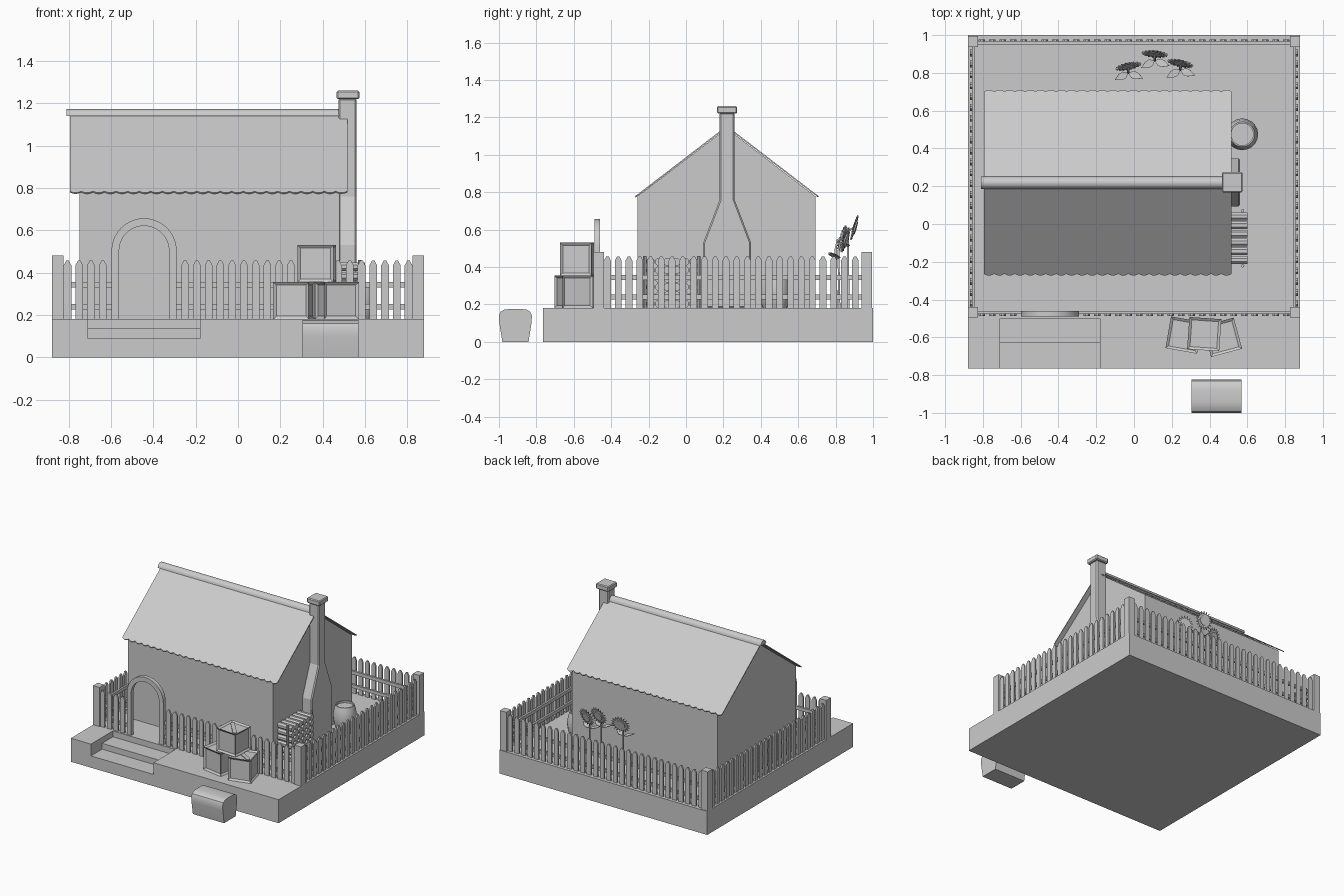
import bpy, bmesh, math
from mathutils import Matrix, Vector

if "Cube" in bpy.data.objects:
    bpy.data.objects.remove(bpy.data.objects["Cube"])

GREY = bpy.data.materials.new("light_grey")
GREY.diffuse_color = (0.6, 0.6, 0.6, 1)
GREY.use_nodes = True
GREY.node_tree.nodes["Principled BSDF"].inputs["Base Color"].default_value = GREY.diffuse_color

def prism(bm, pts, axis, lo, hi, mtx=None):
    """Extrude a 2D outline along x (y,z), y (x,z) or z (x,y)."""
    place = {'x': lambda p, q, t: (t, p, q), 'y': lambda p, q, t: (p, t, q),
             'z': lambda p, q, t: (p, q, t)}[axis]
    rings = []
    for t in (lo, hi):
        ring = []
        for p, q in pts:
            v = Vector(place(p, q, t))
            ring.append(bm.verts.new(mtx @ v if mtx else v))
        rings.append(ring)
    a, b = rings
    bm.faces.new(a)
    bm.faces.new(b[::-1])
    for i in range(len(a)):
        j = (i + 1) % len(a)
        bm.faces.new((a[j], a[i], b[i], b[j]))

def box(bm, x0, x1, y0, y1, z0, z1, mtx=None):
    prism(bm, [(x0, y0), (x1, y0), (x1, y1), (x0, y1)], 'z', z0, z1, mtx)

def finish(name, bm, smooth=False, bevel=0):
    bmesh.ops.recalc_face_normals(bm, faces=bm.faces)
    me = bpy.data.meshes.new(name)
    bm.to_mesh(me)
    bm.free()
    me.materials.append(GREY)
    if smooth:
        me.shade_smooth()
        me.set_sharp_from_angle(angle=math.radians(35))
    ob = bpy.data.objects.new(name, me)
    bpy.context.collection.objects.link(ob)
    if bevel:
        mod = ob.modifiers.new("bevel", 'BEVEL')
        mod.width, mod.segments = bevel, 1
    return ob

def circle(r, n, cx=0, cy=0, start=0, sweep=2 * math.pi):
    return [(cx + r * math.cos(start + sweep * i / n), cy + r * math.sin(start + sweep * i / n))
            for i in range(n + (sweep < 6))]

# Platform with a notch for the steps
bm = bmesh.new()
prism(bm, [(-0.88, -0.765), (-0.71, -0.765), (-0.71, -0.5), (-0.18, -0.5), (-0.18, -0.765),
           (0.88, -0.765), (0.88, 1), (-0.88, 1)], 'z', 0, 0.18)
finish("platform", bm)
bm = bmesh.new()
prism(bm, [(-0.765, 0), (-0.765, 0.09), (-0.63, 0.09), (-0.63, 0.135), (-0.5, 0.135), (-0.5, 0)],
      'x', -0.71, -0.18)
finish("steps", bm)

# House walls with gables
RIDGE, APEX, SLOPE = 0.2185, 1.155, 0.767
bm = bmesh.new()
prism(bm, [(-0.26, 0.18), (0.692, 0.18), (0.692, 0.778), (RIDGE, 1.142), (-0.26, 0.778)], 'x', -0.75, 0.48)
finish("walls", bm)

# Roof slopes with scalloped eaves
ang, length, count = math.atan(SLOPE), 0.62, 24
x0, x1 = -0.795, 0.517
edge = []
for i in range(count * 5):
    edge.append((x0 + (x1 - x0) * i / (count * 5), length - 0.012 + 0.012 * math.sin(math.pi * (i % 5) / 5)))
edge.append((x1, length - 0.012))
bm = bmesh.new()
for s in (-1, 1):
    down = Vector((0, s * math.cos(ang), -math.sin(ang)))
    up = Vector((0, s * math.sin(ang), math.cos(ang)))
    m = Matrix((Vector((1, 0, 0)), down, up)).transposed().to_4x4()
    m.translation = (0, RIDGE, APEX)
    prism(bm, [(x0, 0)] + edge + [(x1, 0)], 'z', -0.007, 0, m)
finish("roof", bm)
bm = bmesh.new()
prism(bm, circle(0.033, 8, RIDGE, 1.14, 0, math.pi), 'x', -0.81, 0.48)
finish("roof_ridge", bm, smooth=True)

# Chimney: wide hearth tapering to a shaft, with cap
c = 0.22
half = [(0.128, 0.18), (0.128, 0.53), (0.04, 0.76), (0.04, 1.225)]
bm = bmesh.new()
prism(bm, [(c + w, z) for w, z in half] + [(c - w, z) for w, z in half[::-1]], 'x', 0.475, 0.56)
finish("chimney", bm, bevel=0.008)
bm = bmesh.new()
box(bm, 0.466, 0.574, c - 0.054, c + 0.054, 1.22, 1.26)
finish("chimney_cap", bm, bevel=0.006)

# Picket fence on four sides
def picket(c):
    w = 0.018
    return [(c - w, 0.18), (c + w, 0.18), (c + w, 0.435), (c + 0.006, 0.457), (c - 0.006, 0.457), (c - w, 0.435)]

def fence(name, axis, centres, outer, inward, spans):
    bm = bmesh.new()
    for p in centres:
        prism(bm, picket(p), axis, outer, outer + inward * 0.012)
    a, b = outer + inward * 0.012, outer + inward * 0.026
    for lo, hi in spans:
        for z in (0.226, 0.33):
            pts = [(lo, z), (hi, z), (hi, z + 0.026), (lo, z + 0.026)]
            prism(bm, pts, axis, a, b)
    finish(name, bm)

row = [-0.806 + 1.612 * i / 29 for i in range(30)]
col = [-0.42 + 1.325 * i / 23 for i in range(24)]
fence("fence_front", 'y', [x for x in row if not -0.61 < x < -0.28], -0.487, 1, [(-0.83, -0.59), (-0.3, 0.83)])
fence("fence_back", 'y', row, 0.977, -1, [(-0.83, 0.83)])
fence("fence_left", 'x', col, -0.867, 1, [(-0.44, 0.94)])
fence("fence_right", 'x', col, 0.867, -1, [(-0.44, 0.94)])
bm = bmesh.new()
for x in (-0.88, 0.825):
    for y in (-0.495, 0.938):
        box(bm, x, x + 0.055, y, y + 0.056, 0.18, 0.48)
finish("fence_posts", bm)

# Open arch gateway
cx, cz = -0.444, 0.503
bm = bmesh.new()
outline = [(cx + 0.154, 0.18)] + circle(0.154, 20, cx, cz, 0, math.pi) + [(cx - 0.154, 0.18)]
outline += [(cx - 0.118, 0.18)] + circle(0.118, 20, cx, cz, math.pi, -math.pi) + [(cx + 0.118, 0.18)]
prism(bm, outline, 'y', -0.49, -0.46)
finish("gate_arch", bm, smooth=True)

# Stacked crates with recessed panels and a diagonal brace on the lid
for name, x, y, z, rot in (("crate_left", 0.265, -0.588, 0.18, -10), ("crate_right", 0.468, -0.60, 0.18, 15),
                           ("crate_top", 0.372, -0.583, 0.355, -4)):
    h = 0.085
    m = Matrix.Translation((x, y, z)) @ Matrix.Rotation(math.radians(rot), 4, 'Z')
    bm = bmesh.new()
    box(bm, -h, h, -h, h, 0, 0.175, m)
    bmesh.ops.recalc_face_normals(bm, faces=bm.faces)
    bmesh.ops.inset_individual(bm, faces=bm.faces[:], thickness=0.02, depth=-0.01)
    prism(bm, [(-0.065, 0.065), (-0.065, 0.045), (0.045, -0.065), (0.065, -0.065), (0.065, -0.045), (-0.045, 0.065)],
          'z', 0.16, 0.172, m)
    finish(name, bm)

# Round-topped chest in front
bm = bmesh.new()
side = [(0.07, 0), (0.086, 0.10), (0.088, 0.14)]
top = [(0.08, 0.16), (0.06, 0.172), (0.03, 0.176)]
prof = [(-0.912 + w, z) for w, z in side + top]
prof += [(-0.912 - w, z) for w, z in (side + top)[::-1]]
prism(bm, prof, 'x', 0.305, 0.57)
finish("chest", bm, smooth=True)

# Firewood stack with two stakes
bm = bmesh.new()
for r in range(6):
    for k in range(6):
        prism(bm, circle(0.0225, 8, -0.19 + 0.046 * k, 0.203 + 0.045 * r, math.pi / 8), 'x', 0.482, 0.6)
finish("firewood", bm)
bm = bmesh.new()
for y in (-0.221, 0.069):
    prism(bm, circle(0.009, 8, 0.575, y), 'z', 0.18, 0.46)
finish("firewood_stakes", bm, smooth=True)

# Bulging barrel with a sunken lid
bm = bmesh.new()
prof = [(0, 0.18), (0.064, 0.18), (0.077, 0.215), (0.084, 0.268), (0.077, 0.32), (0.066, 0.355),
        (0.058, 0.355), (0.058, 0.34), (0, 0.34)]
vs = [bm.verts.new((r, 0, z)) for r, z in prof]
es = [bm.edges.new(p) for p in zip(vs, vs[1:])]
bmesh.ops.spin(bm, geom=vs + es, cent=(0, 0, 0), axis=(0, 0, 1), angle=2 * math.pi, steps=20)
bmesh.ops.remove_doubles(bm, verts=bm.verts, dist=1e-4)
bmesh.ops.translate(bm, verts=bm.verts, vec=(0.573, 0.475, 0))
finish("barrel", bm, smooth=True)

# Drooping sunflowers
for i, (x, y, z, yaw) in enumerate(((-0.03, 0.835, 0.555, 12), (0.11, 0.9, 0.61, -5), (0.245, 0.85, 0.545, -12))):
    m = (Matrix.Translation((x, y, z)) @ Matrix.Rotation(math.radians(yaw), 4, 'Z')
         @ Matrix.Rotation(math.radians(-106), 4, 'X'))
    n = 18
    bm = bmesh.new()
    prism(bm, [(r * math.cos(math.pi * k / n), r * math.sin(math.pi * k / n))
               for k in range(2 * n) for r in [(0.07, 0.045)[k % 2]]], 'z', -0.003, 0.003, m)
    finish(f"petals_{i}", bm)
    bm = bmesh.new()
    prism(bm, circle(0.036, 14), 'z', -0.006, 0.01, m)
    finish(f"seed_disc_{i}", bm)
    # Stem
    cu = bpy.data.curves.new(f"stem_{i}", 'CURVE')
    cu.dimensions, cu.bevel_depth, cu.bevel_resolution, cu.use_fill_caps = '3D', 0.006, 1, True
    sp = cu.splines.new('POLY')
    path = [(x, y - 0.03, 0.18), (x, y - 0.035, z - 0.06), (x, y - 0.025, z - 0.01), (x, y, z)]
    sp.points.add(len(path) - 1)
    for p, co in zip(sp.points, path):
        p.co = (*co, 1)
    cu.materials.append(GREY)
    bpy.context.collection.objects.link(bpy.data.objects.new(f"stem_{i}", cu))
    # Two leaves spreading sideways
    bm = bmesh.new()
    for turn in (-20, 208):
        lm = (Matrix.Translation((x, y - 0.035, z - 0.1)) @ Matrix.Rotation(math.radians(turn), 4, 'Z')
              @ Matrix.Rotation(math.radians(-15), 4, 'Y'))
        prism(bm, [(0, 0), (0.025, -0.02), (0.05, -0.018), (0.085, 0), (0.05, 0.018), (0.025, 0.02)],
              'z', -0.002, 0.002, lm)
    finish(f"leaves_{i}", bm)
